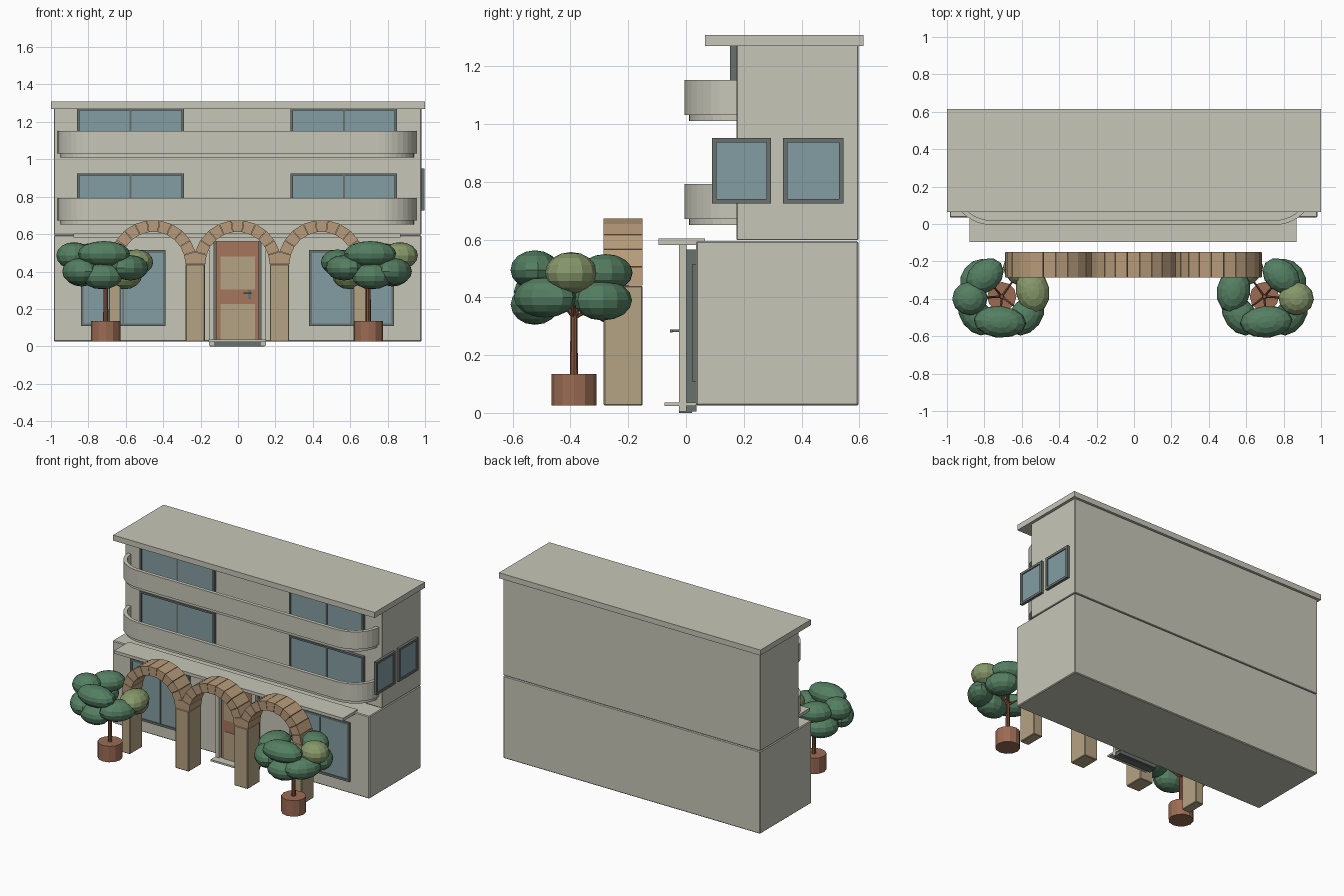
import bpy, bmesh, math
from mathutils import Vector, Matrix

if "Cube" in bpy.data.objects:
    bpy.data.objects.remove(bpy.data.objects["Cube"])


def material(name, hexcode):
    m = bpy.data.materials.new(name)
    rgb = [int(hexcode[i:i + 2], 16) / 255 for i in (0, 2, 4)]
    m.diffuse_color = [c / 12.92 if c < 0.04045 else ((c + 0.055) / 1.055) ** 2.4 for c in rgb] + [1]
    m.use_nodes = True
    m.node_tree.nodes["Principled BSDF"].inputs["Base Color"].default_value = m.diffuse_color
    return m


WALL = material("wall_plaster", "c6c6b8")
GLASS = material("window_glass", "849da3")
FRAME = material("dark_frame", "68716e")
DOOR = material("door_wood", "a5765c")
STONE = material("pillar_stone", "b5a384")
ARCH = material("arch_stone", "b79b7a")
POT = material("clay_pot", "9c6c54")
BARK = material("bark", "84543f")
LEAF = material("dark_leaf", "547f62")
OLIVE = material("olive_leaf", "87986a")


def finish(name, bm, mat):
    bmesh.ops.recalc_face_normals(bm, faces=bm.faces)
    me = bpy.data.meshes.new(name)
    bm.to_mesh(me)
    bm.free()
    me.materials.append(mat)
    ob = bpy.data.objects.new(name, me)
    bpy.context.collection.objects.link(ob)
    return ob


def box(name, x, y, z, mat, bevel=0):
    bm = bmesh.new()
    bmesh.ops.create_cube(bm, size=1)
    for v in bm.verts:
        v.co = [(r[0] + r[1]) / 2 + c * (r[1] - r[0]) for r, c in zip((x, y, z), v.co)]
    ob = finish(name, bm, mat)
    if bevel:
        mod = ob.modifiers.new("soft_edge", "BEVEL")
        mod.width, mod.segments = bevel, 1
    return ob


def prism(name, outline, direction, mat):
    """Extrude a closed outline along a direction."""
    bm = bmesh.new()
    face = bm.faces.new([bm.verts.new(p) for p in outline])
    new = bmesh.ops.extrude_face_region(bm, geom=[face])["geom"]
    bmesh.ops.translate(bm, verts=[g for g in new if isinstance(g, bmesh.types.BMVert)], vec=direction)
    return finish(name, bm, mat)


def rod(name, a, b, r1, r2, sides, mat):
    a, b = Vector(a), Vector(b)
    bm = bmesh.new()
    turn = (b - a).to_track_quat("Z", "Y").to_matrix().to_4x4()
    bmesh.ops.create_cone(bm, cap_ends=True, segments=sides, radius1=r1, radius2=r2,
                          depth=(b - a).length, matrix=Matrix.Translation((a + b) / 2) @ turn)
    return finish(name, bm, mat)


def window(name, along, depth, z, bar, side=False, mullion=False):
    """Framed pane; 'along' runs on x, or on y when side is set."""
    def part(n, a, d, zz, m):
        box(name + n, *((d, a) if side else (a, d)), zz, m)
    (a0, a1), (d0, d1), (z0, z1) = along, depth, z
    part("_sill", along, depth, (z0, z0 + bar), FRAME)
    part("_head", along, depth, (z1 - bar, z1), FRAME)
    for s, p in (("_jamb_a", a0), ("_jamb_b", a1 - bar)):
        part(s, (p, p + bar), depth, (z0 + bar, z1 - bar), FRAME)
    third = (d1 - d0) / 3
    part("_glass", (a0 + bar, a1 - bar), (d0 + third, d1 - third), (z0 + bar, z1 - bar), GLASS)
    if mullion:
        c = (a0 + a1) / 2
        part("_mullion", (c - 0.005, c + 0.005), (d0 + third / 2, d1), (z0 + bar, z1 - bar), FRAME)


# Main volumes, roof and entrance canopy
box("ground_floor", (-0.985, 0.98), (0.035, 0.597), (0.025, 0.595), WALL, 0.005)
box("upper_floors", (-0.985, 0.98), (0.175, 0.597), (0.598, 1.275), WALL, 0.003)
box("roof_slab", (-1, 1), (0.065, 0.615), (1.27, 1.308), WALL)
box("canopy", (-0.88, 0.87), (-0.095, 0.065), (0.582, 0.603), WALL)


# Curved balconies
def curved_path(half, front, radius, z, wall_y=0.178, cx=-0.005, steps=9):
    pts = []
    for side in (-1, 1):
        arc = []
        for i in range(steps + 1):
            t = math.pi / 2 * i / steps
            arc.append((cx + side * (half - radius + radius * math.cos(t)),
                        wall_y - (wall_y - front) * math.sin(t), z))
        pts += arc if side < 0 else arc[::-1]
    return pts


for level, z in (("lower", 0.65), ("upper", 1.01)):
    prism(level + "_balcony_slab", curved_path(0.945, 0.01, 0.19, z), (0, 0, 0.03), WALL)
    outer = curved_path(0.96, -0.005, 0.205, z + 0.022)
    inner = curved_path(0.935, 0.02, 0.18, z + 0.022)
    prism(level + "_balcony_parapet", outer + inner[::-1], (0, 0, 0.12), WALL)

# Windows
for side, x in (("left", (-0.86, -0.29)), ("right", (0.282, 0.85))):
    window(side + "_first_floor_window", x, (0.152, 0.178), (0.68, 0.925), 0.012, mullion=True)
    window(side + "_second_floor_window", x, (0.152, 0.178), (1.03, 1.272), 0.012, mullion=True)
for side, x in (("left", (-0.84, -0.387)), ("right", (0.38, 0.835))):
    window(side + "_ground_window", x, (0.02, 0.038), (0.108, 0.515), 0.015, mullion=True)
window("end_window_front", (0.09, 0.295), (0.978, 0.998), (0.725, 0.952), 0.016, side=True)
window("end_window_back", (0.335, 0.545), (0.978, 0.998), (0.725, 0.952), 0.016, side=True)

# Entrance
box("door_backing", (-0.148, 0.143), (0, 0.036), (0.004, 0.565), FRAME)
box("door_post_left", (-0.155, -0.127), (-0.025, 0.002), (0.004, 0.582), WALL)
box("door_post_right", (0.122, 0.15), (-0.025, 0.002), (0.004, 0.582), WALL)
box("door_lintel", (-0.127, 0.122), (-0.025, 0.002), (0.56, 0.582), WALL)
box("door_leaf", (-0.118, 0.113), (-0.014, 0.001), (0.03, 0.56), DOOR)
box("door_upper_panel", (-0.093, 0.09), (-0.018, -0.013), (0.305, 0.48), STONE)
box("door_lower_panel", (-0.093, 0.09), (-0.018, -0.013), (0.036, 0.225), STONE)
box("door_handle_plate", (0.054, 0.07), (-0.022, -0.013), (0.252, 0.302), FRAME)
box("door_handle_stem", (0.058, 0.066), (-0.05, -0.02), (0.28, 0.289), FRAME)
box("door_handle_lever", (0.03, 0.072), (-0.055, -0.046), (0.279, 0.289), FRAME)
box("doorstep", (-0.157, 0.15), (-0.075, 0.035), (0.024, 0.036), WALL)
box("doorstep_base", (-0.15, 0.143), (-0.025, 0.02), (0, 0.024), FRAME)

# Stone arcade: four pillars carrying three arches of wedge blocks
SPRING, INNER, OUTER, BLOCKS = 0.44, 0.172, 0.235, 11
for i, x in enumerate(((-0.69, -0.627), (-0.28, -0.177), (0.17, 0.273), (0.617, 0.685))):
    box("pillar_%d" % (i + 1), x, (-0.285, -0.15), (0.025, SPRING), STONE, 0.004)
for a, cx in enumerate((-0.453, -0.003, 0.447)):
    for b in range(BLOCKS):
        t0, t1 = (math.pi * (b + k) / BLOCKS for k in (0.02, 0.98))
        ring = [(cx + r * math.cos(t), -0.285, SPRING + r * math.sin(t))
                for r, t in ((INNER, t0), (OUTER, t0), (OUTER, t1), (INNER, t1))]
        prism("arch_%d_block_%d" % (a + 1, b + 1), ring, (0, 0.135, 0), ARCH)

# Potted trees: leaf clumps as (x, y, z, tangential, radial, vertical radius)
CLUMPS = [
    (0.01, -0.135, 0.495, 0.14, 0.085, 0.068),
    (0.02, -0.135, 0.375, 0.11, 0.085, 0.07),
    (0.17, -0.01, 0.485, 0.09, 0.095, 0.072),
    (0.14, -0.10, 0.40, 0.12, 0.08, 0.07),
    (0.09, 0.11, 0.485, 0.11, 0.085, 0.065),
    (0.13, 0.10, 0.39, 0.11, 0.085, 0.07),
    (-0.10, 0.14, 0.38, 0.10, 0.08, 0.075),
    (-0.165, 0.03, 0.45, 0.12, 0.09, 0.068),
    (-0.13, -0.10, 0.42, 0.12, 0.085, 0.068),
]


def tree(name, cx, mirror, olive):
    cy = -0.388
    rod(name + "_pot", (cx, cy, 0.025), (cx, cy, 0.135), 0.078, 0.078, 12, POT)
    rod(name + "_trunk", (cx, cy, 0.13), (cx, cy, 0.42), 0.014, 0.011, 8, BARK)
    for i, (x, y, z, rt, rr, rz) in enumerate(CLUMPS):
        x *= mirror
        bm = bmesh.new()
        turn = Matrix.Rotation(math.atan2(y, x) + math.pi / 2, 4, "Z")
        bmesh.ops.create_uvsphere(bm, u_segments=12, v_segments=8, radius=1,
                                  matrix=Matrix.Translation((cx + x, cy + y, z)) @ turn
                                  @ Matrix.Diagonal((rt, rr, rz, 1)))
        finish("%s_leaves_%d" % (name, i + 1), bm, OLIVE if i in olive else LEAF)
        if i % 2 == 0:
            rod("%s_branch_%d" % (name, i + 1), (cx, cy, 0.33), (cx + x * 0.7, cy + y * 0.7, z),
                0.008, 0.005, 6, BARK)


tree("left_tree", -0.707, -1, {6, 7})
tree("right_tree", 0.697, 1, {2, 6})
